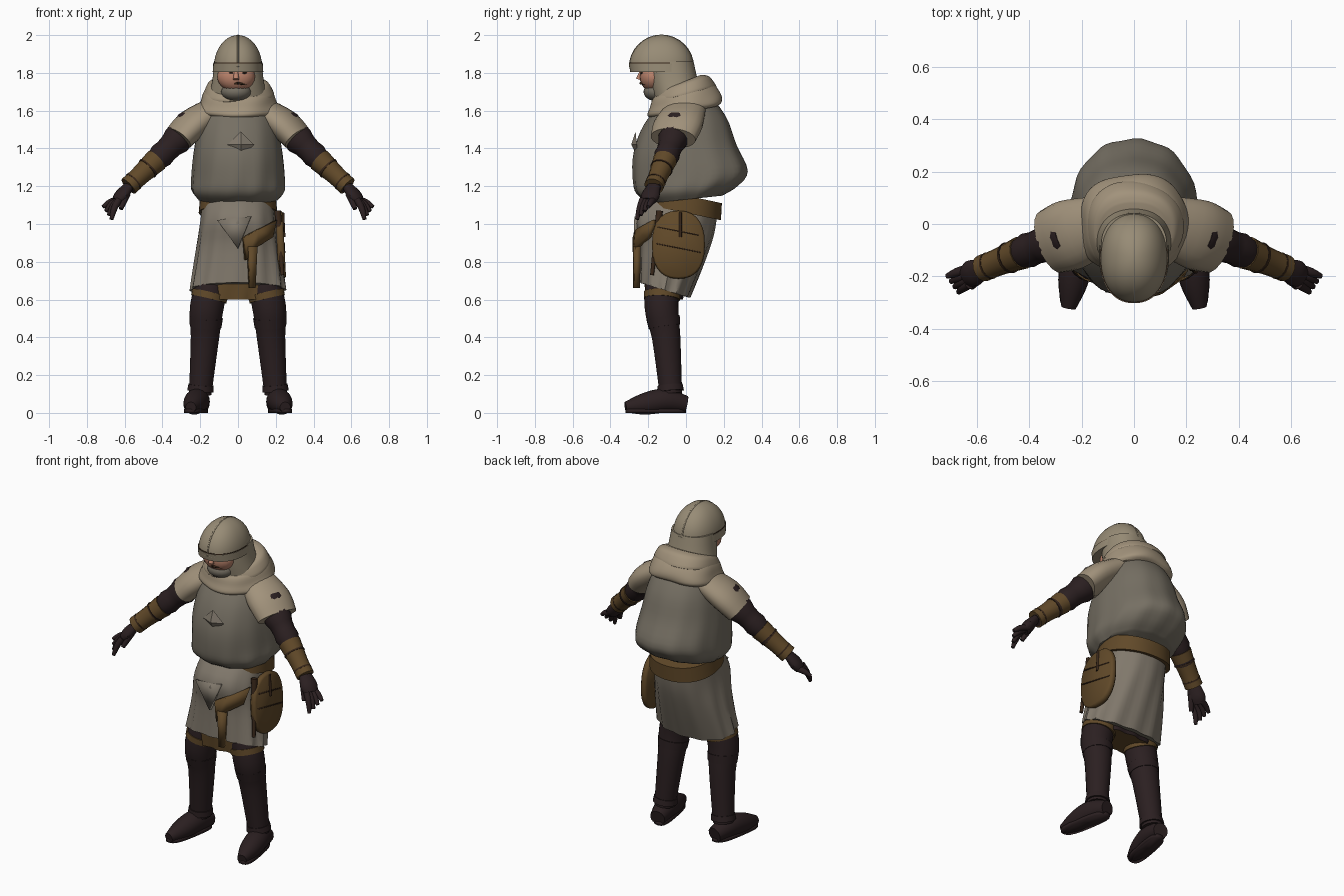
import bpy, bmesh, math
from mathutils import Vector

if "Cube" in bpy.data.objects:
    bpy.data.objects.remove(bpy.data.objects["Cube"])


def material(name, *colour):
    mat = bpy.data.materials.new(name)
    mat.use_nodes = True
    mat.diffuse_color = (*colour, 1)
    mat.node_tree.nodes["Principled BSDF"].inputs["Base Color"].default_value = (*colour, 1)
    return mat


LINEN = material("pale linen", .36, .29, .2)
HELMET = material("helmet tan", .31, .26, .18)
GREY = material("dull grey cloth", .18, .16, .125)
SKIRT = material("warm grey cloth", .22, .19, .15)
DARK = material("dark leather", .024, .014, .015)
BROWN = material("brown leather", .12, .067, .022)
DEEP = material("deep brown", .04, .02, .01)
SKIN = material("skin", .5, .23, .15)


def finish(name, bm, *materials, rule=None):
    bmesh.ops.recalc_face_normals(bm, faces=bm.faces)
    if rule:
        for face in bm.faces:
            face.material_index = rule(face.calc_center_median())
    mesh = bpy.data.meshes.new(name)
    bm.to_mesh(mesh)
    bm.free()
    for mat in materials:
        mesh.materials.append(mat)
    ob = bpy.data.objects.new(name, mesh)
    bpy.context.collection.objects.link(ob)
    return ob


def skin(name, rings, *materials, rule=None):
    bm = bmesh.new()
    loops = [[bm.verts.new(point) for point in ring] for ring in rings]
    for low, high in zip(loops, loops[1:]):
        for i in range(len(low)):
            bm.faces.new((low[i - 1], low[i], high[i], high[i - 1]))
    bm.faces.new(loops[0])
    bm.faces.new(loops[-1])
    return finish(name, bm, *materials, rule=rule)


def smooth(rows, steps):
    """Pass a spline through rows of any values."""
    rows = [Vector(row) for row in rows]
    out = []
    for i in range(len(rows) - 1):
        a, b = rows[i], rows[i + 1]
        enter = (b - rows[max(i - 1, 0)]) / 2
        leave = (rows[min(i + 2, len(rows) - 1)] - a) / 2
        for k in range(steps):
            t = k / steps
            ease = t * t * (3 - 2 * t)
            out.append(a.lerp(b, ease) + enter * t * (1 - t) ** 2 - leave * t * t * (1 - t))
    return out + [rows[-1]]


def circle(count, power=2):
    """Points of a unit superellipse."""
    for i in range(count):
        angle = math.tau * i / count
        yield [math.copysign(abs(v) ** (2 / power), v) for v in (math.cos(angle), math.sin(angle))]


def body(name, rows, *materials, tilt=0, folds=0, pleats=12, steps=4, rule=None):
    """Stack of rings, each given by height, front, back and half width."""
    rings = []
    rows = smooth(rows, steps)
    for k, (z, front, back, width) in enumerate(rows):
        ring = []
        for x, y in circle(60, power=2.2):
            wave = 1 + folds * k / len(rows) * math.sin(pleats * math.atan2(y, x) + k / 5)
            ring.append((x * width * wave, (front + back + y * wave * (back - front)) / 2, z + tilt * y))
        rings.append(ring)
    return skin(name, rings, *materials, rule=rule)


def limb(name, points, radii, mat, flat=1, wrinkle=0, steps=4, sides=14):
    """Tube through points; flat scales its upright radius."""
    path = smooth([(*p, r) for p, r in zip(points, radii)], steps)
    whole = (path[-1] - path[0]).xyz
    base = whole.to_track_quat('Z', 'Y')
    rings = []
    for i, row in enumerate(path):
        along = (path[min(i + 1, len(path) - 1)] - path[max(i - 1, 0)]).xyz
        turn = whole.rotation_difference(along) @ base
        radius = row[3] * (1 + wrinkle * math.sin(i * 2))
        rings.append([row.xyz + turn @ Vector((u * radius, v * radius * flat, 0)) for u, v in circle(sides)])
    return skin(name, rings, mat)


def ball(name, centre, size, mat):
    bm = bmesh.new()
    bmesh.ops.create_uvsphere(bm, u_segments=20, v_segments=12, radius=1)
    for vert in bm.verts:
        vert.co = Vector(centre) + vert.co * Vector(size)
    return finish(name, bm, mat)


def plate(name, points, thick, mat):
    bm = bmesh.new()
    bm.faces.new([bm.verts.new(point) for point in points])
    ob = finish(name, bm, mat)
    solid = ob.modifiers.new("thickness", 'SOLIDIFY')
    solid.thickness, solid.offset = thick, 0
    return ob


# Padded torso that peaks over the belt at the back
body("torso", [(1.7, -.1, .1, .14), (1.55, -.22, .21, .2), (1.4, -.275, .265, .23),
               (1.26, -.28, .325, .245), (1.18, -.26, .27, .245), (1.13, -.19, .19, .21)],
     GREY, tilt=.02, folds=.02)

# Pleated skirt, longer at the back, over a ragged brown layer
body("skirt", [(1.14, -.15, .17, .185), (1, -.265, .15, .2), (.85, -.245, .1, .22), (.65, -.245, .02, .25)],
     SKIRT, tilt=-.04, folds=.04)
body("under_layer", [(.7, -.22, 0, .22), (.6, -.21, -.02, .2)], BROWN, DARK, folds=.08,
     rule=lambda c: int(c.y > -.1))
body("belt", [(1.15, -.18, .19, .2), (1.06, -.2, .185, .208)], BROWN, tilt=-.04, steps=1)


def on_skirt(x, z):
    """Point on the curved front of the skirt."""
    return x, -.06 - .21 * (1 - (abs(x) / .22) ** 2.3) ** .43, z


# Leather flap, hanging strap and cloth fold at the front
plate("front_flap", [on_skirt(x, z) for x, z in
      ((.2, 1.02), (.1, .97), (.03, .93), (.04, .81), (.1, .88), (.18, .93))], .03, BROWN)
plate("hanging_strap", [on_skirt(x, z) for x, z in ((.05, .88), (.1, .88), (.09, .66), (.06, .66))], .03, BROWN)
plate("waist_fold", [on_skirt(x, z) for x, z in ((-.11, 1.02), (.07, 1.04), (0, .87))], .02, SKIRT)


# Round pouch hanging on the left hip, with dark seams
def on_hip(y, z, out=0):
    return .22 + out + (1 - z) / 20, y, z


pouch = plate("pouch", [on_hip(y * .14 - .04, z * .18 + .89) for y, z in circle(28, power=2.4)], .04, BROWN)
pouch.modifiers.new("soft_edge", 'BEVEL').width = .01
for z, half in ((.96, .11), (.87, .12)):
    plate("pouch_seam", [on_hip(y - .04, z + rise - y / 5, out=.02) for y, rise in
          ((-half, 0), (half, 0), (half, .006), (-half, .006))], .006, DEEP)
limb("pouch_strap", [on_hip(-.03, z, out=.02) for z in (1.06, .93)], (.008, .008), DEEP)
limb("scabbard", [(.21, -.14, 1.07), (.235, -.18, .73)], (.018, .01), DEEP)

# Low diamond pleat on the chest
bm = bmesh.new()
bmesh.ops.create_cone(bm, segments=4, radius1=.07, radius2=0, depth=.03)
for vert in bm.verts:
    x, y, z = vert.co
    vert.co = (x + .015, -.275 - z - y / 10, y + 1.42)
finish("chest_pleat", bm, SKIRT)

# Hood above a draped collar with one soft fold
body("hood", [(1.86, -.2, .04, .125), (1.75, -.19, .065, .138), (1.63, -.16, .1, .165)], HELMET)
body("draped_collar", [(1.74, -.13, .09, .14), (1.7, -.175, .15, .18), (1.65, -.19, .185, .2),
                       (1.61, -.2, .19, .215), (1.59, -.17, .17, .2)], LINEN, tilt=.035, folds=.04, pleats=5)
body("collar_fold", [(1.75, -.12, .08, .13), (1.74, -.16, .125, .16), (1.69, -.18, .16, .185),
                     (1.68, -.16, .15, .17)], LINEN, tilt=.04, folds=.05, pleats=3)

# Domed helmet with centre ridge and brow band
crown = Vector((0, -.13, 1.83))
dome = []
for k in range(9):
    angle = math.pi * k / 17
    depth = .17 * math.cos(angle)
    dome.append((crown.z + .17 * math.sin(angle), crown.y - depth, crown.y + depth, .128 * math.cos(angle)))
body("helmet", dome, HELMET, steps=1)
arc = [crown + Vector((0, math.cos(a), math.sin(a))) * .168 for a in (math.pi * k / 16 for k in range(17))]
limb("helmet_ridge", arc, [.005] * len(arc), HELMET, steps=1)
body("brow_band", [(1.85, -.303, .043, .131), (1.805, -.295, .05, .134)], HELMET, steps=1)
body("brow_line", [(1.854, -.301, .041, .129), (1.85, -.301, .041, .129)], DEEP, steps=1)

# Face, with cloth over the chin
ball("face", (-.01, -.175, 1.78), (.1, .07, .08), SKIN)
ball("chin_cloth", (-.01, -.155, 1.7), (.08, .07, .05), GREY)
limb("nose", [(-.01, -.235, 1.81), (-.01, -.25, 1.765)], (.01, .016), SKIN)

# Parts that repeat on both sides
for sign, side in ((1, "left_"), (-1, "right_")):
    def at(x, y, z):
        return Vector((sign * x, y, z))

    def part(name, *args, **options):
        return limb(side + name, *args, **options)

    ball(side + "eye", at(.035, -.236, 1.8), (.012, .008, .005), DEEP)
    part("moustache", [at(0, -.24, 1.745), at(.045, -.215, 1.74)], (.007, .005), DEEP)

    # Arm: linen sleeve, wrinkled dark sleeve, bracer
    neck, shoulder = at(.12, 0, 1.61), at(.24, -.04, 1.53)
    elbow, wrist, knuckles = at(.43, -.11, 1.34), at(.58, -.17, 1.2), at(.64, -.2, 1.12)
    cuff = shoulder.lerp(elbow, .4)
    part("short_sleeve", [neck, shoulder, cuff], (.11, .135, .125), LINEN, flat=.6, sides=20)
    part("sleeve", [shoulder, elbow, wrist], (.085, .06, .042), DARK, wrinkle=.08, steps=8)
    part("bracer", [elbow, elbow.lerp(wrist, .6), wrist], (.064, .052, .052), BROWN)
    for place in (.3, .8):
        part("bracer_strap", [elbow.lerp(wrist, place + d) for d in (0, .04)], [.066 - place / 60] * 2, DEEP)

    # Gloved hand with spread fingers
    part("glove", [wrist, wrist.lerp(knuckles, .6), knuckles], (.038, .052, .042), DARK, flat=.65)
    for i in range(4):
        root = knuckles + at(-.01, .03 - i * .02, .01)
        tip = at(.715 - i * .015, -.2 - i * .02, 1.09 - i * .022)
        part("finger", [root, root.lerp(tip, .5) + at(.005, 0, .005), tip], (.018, .017, .01), DARK)
    part("thumb", [at(.59, -.2, 1.16), at(.62, -.24, 1.08)], (.022, .012), DARK)

    # Leg with boot shaft, straps and foot
    hip, knee, calf = at(.12, -.12, .75), at(.165, -.13, .56), at(.175, -.105, .4)
    ankle, heel, toe = at(.2, -.08, .1), at(.195, 0, .045), at(.25, -.32, .03)
    part("leg", [hip, knee, calf, ankle], (.085, .09, .076, .06), DARK, sides=20)
    part("boot_cuff", [knee.lerp(calf, t) for t in (.35, .65)], (.089, .084), DARK, sides=20)
    part("ankle_strap", [ankle.lerp(calf, t) for t in (.05, .16)], (.071, .067), DARK, sides=20)
    part("knee_strap", [hip.lerp(knee, t) for t in (.6, .78)], (.098, .096), BROWN, sides=20)
    part("foot", [heel, heel.lerp(toe, .35) + at(0, 0, .025), heel.lerp(toe, .7) + at(0, 0, .012), toe],
         (.045, .064, .057, .028), DARK, sides=18)
    plate(side + "sole", [heel.lerp(toe, .5 + y * .5) * Vector((1, 1, 0)) + at(x * .05, 0, .01)
                          for x, y in circle(20, power=3)], .02, DARK)

# Smooth shading with crisp creases
for ob in bpy.context.scene.objects:
    ob.select_set(ob.type == 'MESH')
bpy.context.view_layer.objects.active = bpy.data.objects["torso"]
bpy.ops.object.shade_smooth_by_angle(angle=math.radians(38))
